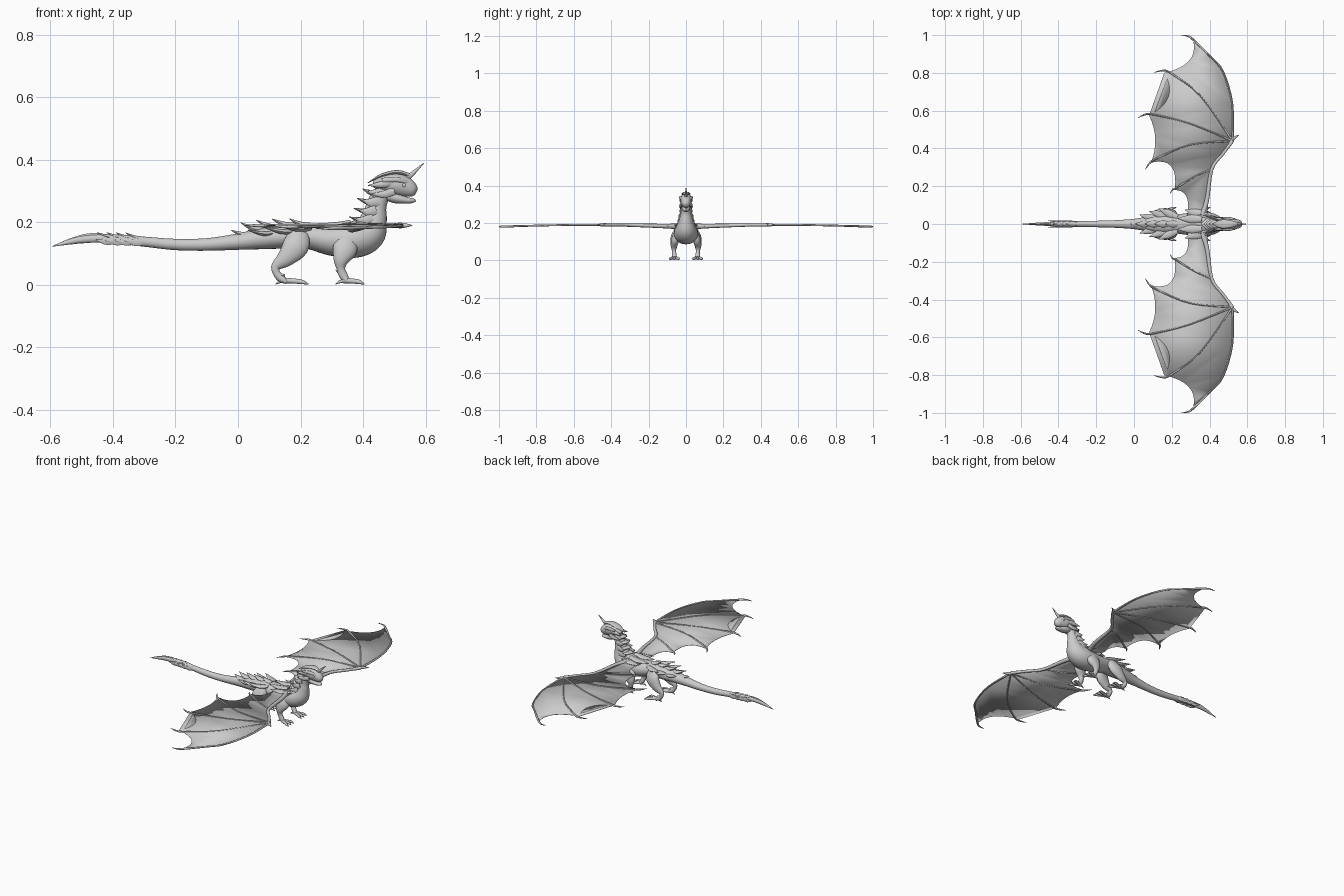
import bpy, bmesh
from math import sin, cos, pi, radians
from mathutils import Vector

Y, Z = Vector((0, 1, 0)), Vector((0, 0, 1))


def finish(name, bm, mirror=False):
    bmesh.ops.recalc_face_normals(bm, faces=bm.faces)
    me = bpy.data.meshes.new(name)
    bm.to_mesh(me)
    bm.free()
    ob = bpy.data.objects.new(name, me)
    bpy.context.collection.objects.link(ob)
    if mirror:
        m = ob.modifiers.new("Mirror", 'MIRROR')
        m.use_axis = (False, True, False)
        m.use_mirror_merge = False
    return ob


def smooth_path(pts, n):
    """Catmull-Rom through (x, y, z, a, b) points."""
    p = [pts[0]] + list(pts) + [pts[-1]]
    out = []
    for i in range(1, len(p) - 2):
        for k in range(n):
            t = k / n
            out.append([0.5 * (2 * b + (c - a) * t + (2 * a - 5 * b + 4 * c - d) * t * t
                               + (3 * b - a - 3 * c + d) * t ** 3)
                        for a, b, c, d in zip(p[i - 1], p[i], p[i + 1], p[i + 2])])
    return out + [list(pts[-1])]


def add_tube(bm, pts, ref=Y, sides=10, n=4):
    """Loft ellipses along a path: a = radius along ref, b = radius across it."""
    path = smooth_path(pts, n)
    pos = [Vector(p[:3]) for p in path]
    rings = []
    for i, p in enumerate(path):
        t = (pos[min(i + 1, len(pos) - 1)] - pos[max(i - 1, 0)]).normalized()
        nrm = t.cross(ref).normalized()
        side = nrm.cross(t)
        a, b = max(p[3], .0008), max(p[4], .0008)
        rings.append([bm.verts.new(pos[i] + side * a * cos(2 * pi * k / sides)
                                   + nrm * b * sin(2 * pi * k / sides)) for k in range(sides)])
    for r, s in zip(rings, rings[1:]):
        for k in range(sides):
            j = (k + 1) % sides
            bm.faces.new((r[k], r[j], s[j], s[k]))
    bm.faces.new(rings[0])
    bm.faces.new(rings[-1])


def tubes(name, paths, mirror=False, **kw):
    bm = bmesh.new()
    for p in paths:
        add_tube(bm, p, **kw)
    return finish(name, bm, mirror)


def scale(base, tip, width, thick, lift=.006):
    """Leaf-shaped plate path from base to tip with a slight upward curl."""
    b, t = Vector(base), Vector(tip)
    m = b.lerp(t, .45) - Z * lift
    return [(*b, width * .7, thick), (*m, width, thick), (*t, .001, .001)]


# Body, neck and tail in one loft
tubes("body", [[
    (-.594, 0, .123, .001, .001), (-.5, 0, .145, .008, .011), (-.4, 0, .147, .012, .014),
    (-.3, 0, .138, .015, .016), (-.2, 0, .129, .017, .018), (-.1, 0, .129, .020, .020),
    (0, 0, .138, .027, .026), (.08, 0, .148, .040, .034), (.15, 0, .154, .050, .038),
    (.22, 0, .155, .050, .039), (.30, 0, .143, .060, .050), (.37, 0, .144, .065, .058),
    (.415, 0, .166, .056, .058), (.434, 0, .210, .038, .043), (.442, 0, .250, .028, .033),
    (.456, 0, .285, .024, .029), (.485, 0, .312, .022, .022)]], sides=24, n=5)

# Head: skull, jaw, brows, eyes, horn
tubes("skull", [[(.432, 0, .322, .010, .010), (.46, 0, .323, .027, .027), (.50, 0, .322, .033, .035),
                 (.535, 0, .313, .028, .033), (.56, 0, .301, .020, .022), (.570, 0, .296, .008, .010)]],
      sides=18)
tubes("lower_jaw", [[(.46, 0, .292, .018, .014), (.50, 0, .279, .023, .018), (.54, 0, .270, .018, .011),
                     (.562, 0, .270, .010, .007), (.567, 0, .272, .003, .003)]], sides=14)
tubes("brow_ridge", [[(.46, .030, .334, .004, .008), (.51, .028, .336, .008, .009),
                      (.555, .014, .322, .004, .004)]], mirror=True)
tubes("horn", [[(.530, 0, .335, .010, .011), (.555, 0, .353, .007, .008), (.594, 0, .389, .001, .001)]])
bm = bmesh.new()
bmesh.ops.create_uvsphere(bm, u_segments=12, v_segments=8, radius=.007)
bmesh.ops.translate(bm, verts=bm.verts, vec=(.530, .025, .318))
finish("eye", bm, True)

# Head crest plates swept backwards
tubes("head_crest", [
    [(.55, 0, .350, .008, .006), (.51, 0, .360, .020, .007), (.46, 0, .350, .022, .006),
     (.415, 0, .326, .001, .001)]], sides=12)
tubes("cheek_plates", [scale((.51, .022, .336), (.415, .030, .318), .010, .013),
                       scale((.50, .026, .300), (.425, .034, .290), .007, .012)], mirror=True)

# Overlapping neck scales, a central row and a side row
neck = [(.447, .296, .398, .307), (.438, .268, .380, .277), (.430, .240, .370, .245),
        (.420, .213, .355, .217), (.405, .190, .325, .199)]
tubes("neck_scales", [scale((x, 0, z), (u, 0, w), .024 + .003 * i, .009)
                      for i, (x, z, u, w) in enumerate(neck)])
tubes("neck_side_scales", [scale((x + .012, .020 + .005 * i, z), (u + .018, .024 + .007 * i, w - .006),
                                 .007, .015) for i, (x, z, u, w) in enumerate(neck)], mirror=True)

# Shoulder and hip plates
tubes("shoulder_plates", [scale((.39, .035, .19), (.27, .075, .190), .026, .008),
                          scale((.36, .025, .20), (.23, .030, .195), .022, .008)], mirror=True)
tubes("hip_plates", [scale((.23, .035, .180), (.13, .082, .190), .020, .008),
                     scale((.18, .035, .170), (.08, .068, .185), .020, .008),
                     scale((.12, .025, .165), (.03, .048, .175), .018, .007)], mirror=True)

# Spine spikes over the hips and tail
spine = [(.23, .19, .165, .211), (.18, .19, .108, .211), (.13, .183, .058, .207),
         (.08, .175, .008, .199), (.04, .16, -.022, .175)]
tubes("spine_spikes", [scale((x, 0, z), (u, 0, w), .018, .009) for x, z, u, w in spine])
tubes("tail_scales", [scale((-.30 - .03 * i, 0, .148 + .002 * i), (-.36 - .03 * i, 0, .167), .012, .007)
                      for i in range(4)])
tubes("tail_side_scales", [scale((-.30 - .03 * i, .010, .140 + .002 * i), (-.365 - .03 * i, .018, .143),
                                 .004, .012) for i in range(4)], mirror=True)
tubes("tail_fin", [[(-.40, 0, .150, .004, .010), (-.47, 0, .150, .004, .016), (-.53, 0, .140, .003, .011),
                    (-.594, 0, .123, .001, .001)]])

# Legs
tubes("front_leg", [[(.352, .040, .155, .018, .030), (.342, .056, .115, .022, .040),
                     (.330, .064, .080, .018, .026), (.329, .064, .052, .011, .014),
                     (.338, .062, .028, .012, .014), (.352, .062, .010, .014, .008)]],
      mirror=True, sides=14)
tubes("hind_leg", [[(.195, .040, .165, .018, .032), (.185, .058, .125, .023, .043),
                    (.152, .064, .085, .019, .029), (.122, .064, .060, .012, .016),
                    (.122, .064, .040, .011, .012), (.136, .062, .022, .013, .013),
                    (.155, .062, .010, .014, .008)]], mirror=True, sides=14)


# Toes with claws and a heel spur
def foot(name, x, reach):
    paths = [[(x, .062, .014, .009, .009), (x + reach * .45, .062 + dy * .6, .012, .008, .008),
              (x + reach * .75, .062 + dy, .009, .007, .007), (x + reach, .062 + dy * 1.15, .002, .001, .001)]
             for dy in (-.022, 0, .022)]
    paths.append([(x + .01, .062, .014, .007, .007), (x - .012, .062, .010, .005, .005),
                  (x - .026, .062, .002, .001, .001)])
    tubes(name, paths, mirror=True, sides=8)
    tubes(name + "_ankle_scale", [scale((x + .004, .062, .030), (x - .026, .064, .048), .009, .005)],
          mirror=True)


foot("front_foot", .338, .067)
foot("hind_foot", .146, .079)


# Wings: scalloped membrane
def wing_z(y):
    return .180 + .010 * sin(pi * y)


lead = [(.385, .03), (.392, .10), (.415, .29), (.47, .37), (.522, .44), (.526, .54), (.520, .64),
        (.470, .81), (.400, .89)]
tips = [(.315, .965), (.160, .800), (.080, .575), (.090, .325), (.215, .180), (.280, .030)]
ctrl = [(.34, .84), (.245, .66), (.14, .45), (.24, .36), (.31, .18)]
outline = list(lead)
for p, c, q in zip(tips, ctrl, tips[1:]):
    for k in range(8):
        t = k / 8
        outline.append(tuple((1 - t) ** 2 * u + 2 * t * (1 - t) * v + t * t * w for u, v, w in zip(p, c, q)))
outline.append(tips[-1])
bm = bmesh.new()
face = bm.faces.new([bm.verts.new((x, y, wing_z(y))) for x, y in outline])
bmesh.ops.triangulate(bm, faces=[face])
membrane = finish("wing_membrane", bm, True)
sol = membrane.modifiers.new("Thickness", 'SOLIDIFY')
sol.thickness, sol.offset = .002, 0


# Wing arm, finger bones ending in claws, thumb claw
def bone(*pts):
    return [(x, y, wing_z(y), r, r) for x, y, r in pts]


tubes("wing_arm", [bone((.35, .02, .016), (.385, .12, .012), (.412, .29, .009), (.47, .37, .008),
                        (.522, .44, .009))], mirror=True, ref=Z)
tubes("wing_fingers", [
    bone((.522, .44, .006), (.520, .64, .005), (.470, .81, .005), (.400, .89, .005), (.318, .972, .006),
         (.285, .995, .004), (.250, .997, .001)),
    bone((.522, .44, .005), (.35, .68, .004), (.20, .795, .005), (.155, .812, .005), (.105, .802, .001)),
    bone((.522, .44, .005), (.30, .53, .004), (.11, .578, .005), (.060, .580, .005), (.022, .562, .001)),
    bone((.522, .44, .005), (.30, .42, .004), (.13, .352, .005), (.085, .325, .005), (.060, .288, .001)),
    bone((.412, .29, .005), (.32, .25, .004), (.23, .195, .005), (.205, .182, .004), (.190, .160, .001)),
], mirror=True, ref=Z, sides=8)
tubes("wing_thumb", [bone((.505, .425, .008), (.530, .455, .008), (.557, .472, .001))],
      mirror=True, ref=Z, sides=8)

# Smooth shading with sharp edges kept
for ob in bpy.data.objects:
    ob.select_set(True)
bpy.context.view_layer.objects.active = membrane
bpy.ops.object.shade_smooth_by_angle(angle=radians(45))
